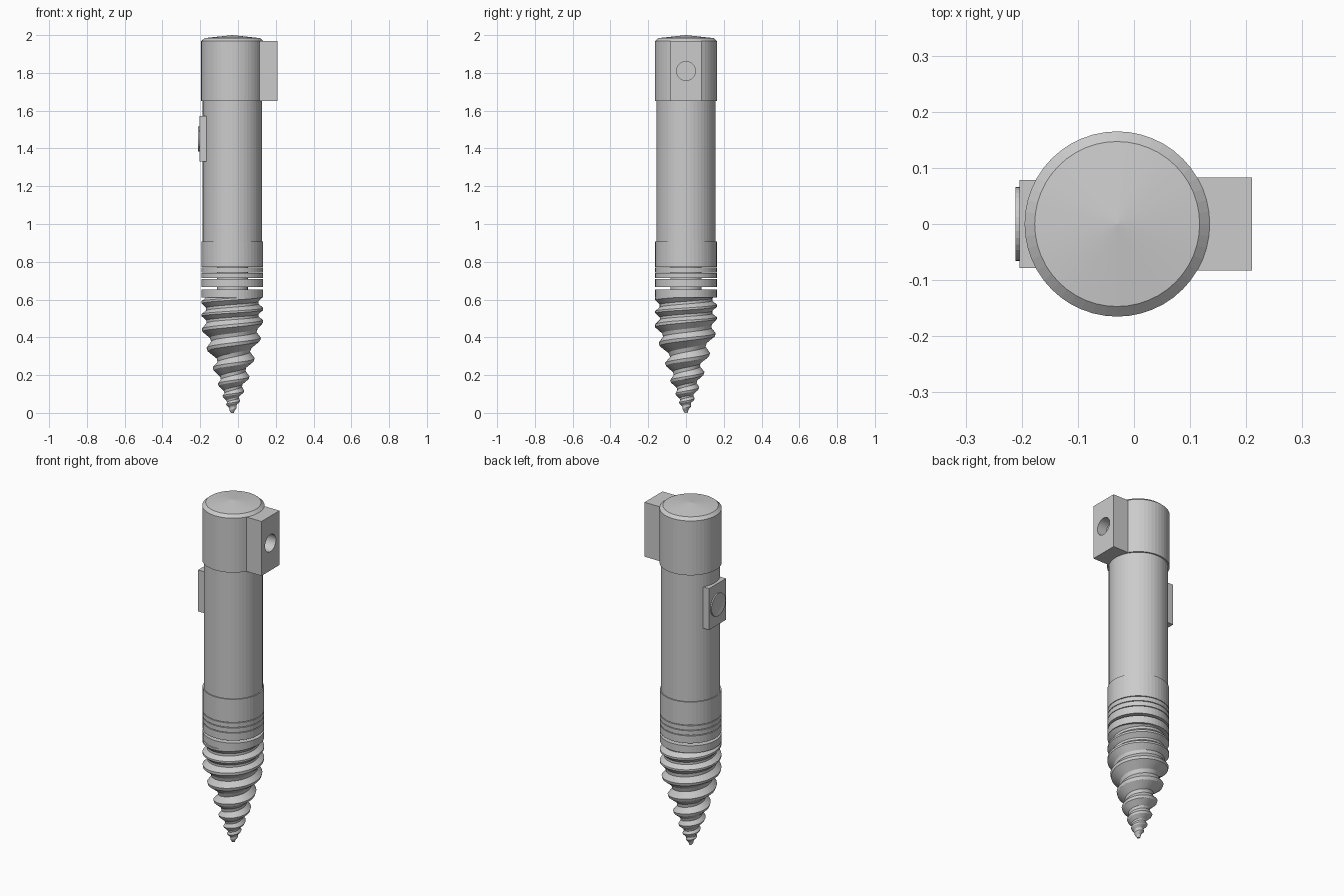
import bpy, bmesh, math
from mathutils import Matrix

if "Cube" in bpy.data.objects:
    bpy.data.objects.remove(bpy.data.objects["Cube"])

AX = -0.03          # x of the tool axis
SIDES = 48

steel = bpy.data.materials.new("light grey steel")
steel.diffuse_color = (0.6, 0.6, 0.6, 1)
steel.use_nodes = True
steel.node_tree.nodes["Principled BSDF"].inputs["Base Color"].default_value = steel.diffuse_color


def finish(name, bm):
    bmesh.ops.remove_doubles(bm, verts=bm.verts, dist=1e-5)
    bmesh.ops.recalc_face_normals(bm, faces=bm.faces)
    me = bpy.data.meshes.new(name)
    bm.to_mesh(me)
    bm.free()
    me.materials.append(steel)
    ob = bpy.data.objects.new(name, me)
    bpy.context.collection.objects.link(ob)
    return ob


def lathe(name, profile, n=SIDES, matrix=None):
    """Revolve (radius, height) points; open ends are capped."""
    bm = bmesh.new()
    rings = [[bm.verts.new((r * math.cos(2 * math.pi * i / n),
                            r * math.sin(2 * math.pi * i / n), z)) for i in range(n)]
             for r, z in profile]
    for a, b in zip(rings, rings[1:]):
        for i in range(n):
            j = (i + 1) % n
            bm.faces.new((a[i], a[j], b[j], b[i]))
    bm.faces.new(rings[0])
    bm.faces.new(rings[-1])
    bm.transform(matrix or Matrix.Translation((AX, 0, 0)))
    return finish(name, bm)


def box(name, lo, hi):
    bm = bmesh.new()
    bmesh.ops.create_cube(bm, size=1)
    for v in bm.verts:
        v.co = [(a + b) / 2 + c * (b - a) for a, b, c in zip(lo, hi, v.co)]
    return finish(name, bm)


def lerp(table, x):
    """Piecewise linear lookup in (x, y) pairs sorted by x."""
    if x <= table[0][0]:
        return table[0][1]
    for (x0, y0), (x1, y1) in zip(table, table[1:]):
        if x <= x1:
            return y0 + (y1 - y0) * (x - x0) / (x1 - x0)
    return table[-1][1]


# Main barrel and the slightly wider head with its shallow cone top
lathe("barrel", [(0.157, 0.90), (0.157, 1.66)])
lathe("head", [(0.165, 1.65), (0.165, 1.968), (0.147, 1.984), (0.0005, 2.0)])

# Lower collar with thin deep grooves around a narrow core
collar = [(0.082, 0.64), (0.082, 0.667), (0.163, 0.667)]
for z in (0.712, 0.742, 0.771):
    collar += [(0.163, z - 0.002), (0.082, z - 0.002), (0.082, z + 0.002), (0.163, z + 0.002)]
collar += [(0.163, 0.908)]
lathe("grooved_collar", collar)

# Disc above the screw
lathe("screw_top_disc", [(0.163, 0.61), (0.163, 0.652)])

# Tapered screw point: one right-handed thread, pitch changing with height
crest_z = [(-1, 0.69), (0, 0.62), (1, 0.55), (2, 0.485), (3, 0.39), (4, 0.28), (5, 0.185),
           (6, 0.11), (7, 0.06), (8, 0.025), (9, -0.01), (10, -0.04)]
crest_r = [(0, 0.008), (0.05, 0.035), (0.11, 0.06), (0.18, 0.087), (0.27, 0.112),
           (0.35, 0.138), (0.40, 0.152), (0.45, 0.163), (0.65, 0.163)]
depth = [(0, 0.001), (0.06, 0.010), (0.15, 0.022), (0.30, 0.037), (0.40, 0.032), (0.50, 0.024)]
thread = [(-0.08, 0), (0.08, 0), (0.42, 1), (0.62, 1), (0.92, 0)]   # (turn, cut)

bm = bmesh.new()
previous = None
for k in range(-SIDES, 10 * SIDES + 1):
    t = k / SIDES
    a = -2 * math.pi * t
    row = []
    for f, cut in thread:
        z = min(0.62, max(0.0, lerp(crest_z, t + f)))
        r = lerp(crest_r, z) - cut * lerp(depth, z)
        row.append(bm.verts.new((AX + r * math.cos(a), r * math.sin(a), z)))
    if previous:
        for j in range(len(thread) - 1):
            quad = (previous[j], row[j], row[j + 1], previous[j + 1])
            if max(v.co.z for v in quad) - min(v.co.z for v in quad) > 1e-6:
                bm.faces.new(quad)
    previous = row
bmesh.ops.delete(bm, geom=[v for v in bm.verts if not v.link_faces], context='VERTS')
finish("screw_point", bm)
lathe("screw_tip", [(0.0005, 0.0), (0.007, 0.004)], 16)

# Side lug with a blind round hole
lug = box("side_lug", (0.06, -0.083, 1.65), (0.21, 0.083, 1.968))
turn = Matrix.Rotation(math.pi / 2, 4, 'Y')
drill = lathe("hole_cutter", [(0.05, -0.06), (0.05, 0.05)], 32,
              Matrix.Translation((0.21, 0, 1.81)) @ turn)
drill.hide_render = True
drill.hide_viewport = True
cut = lug.modifiers.new("hole", 'BOOLEAN')
cut.object = drill
cut.solver = 'EXACT'

# Button plate and round button on the opposite side
box("button_plate", (-0.204, -0.078, 1.33), (-0.15, 0.078, 1.572))
lathe("button", [(0.066, -0.02), (0.066, 0.007), (0.06, 0.007), (0.04, 0.003), (0.0005, 0.002)],
      32, Matrix.Translation((-0.204, 0, 1.45)) @ Matrix.Rotation(-math.pi / 2, 4, 'Y'))
